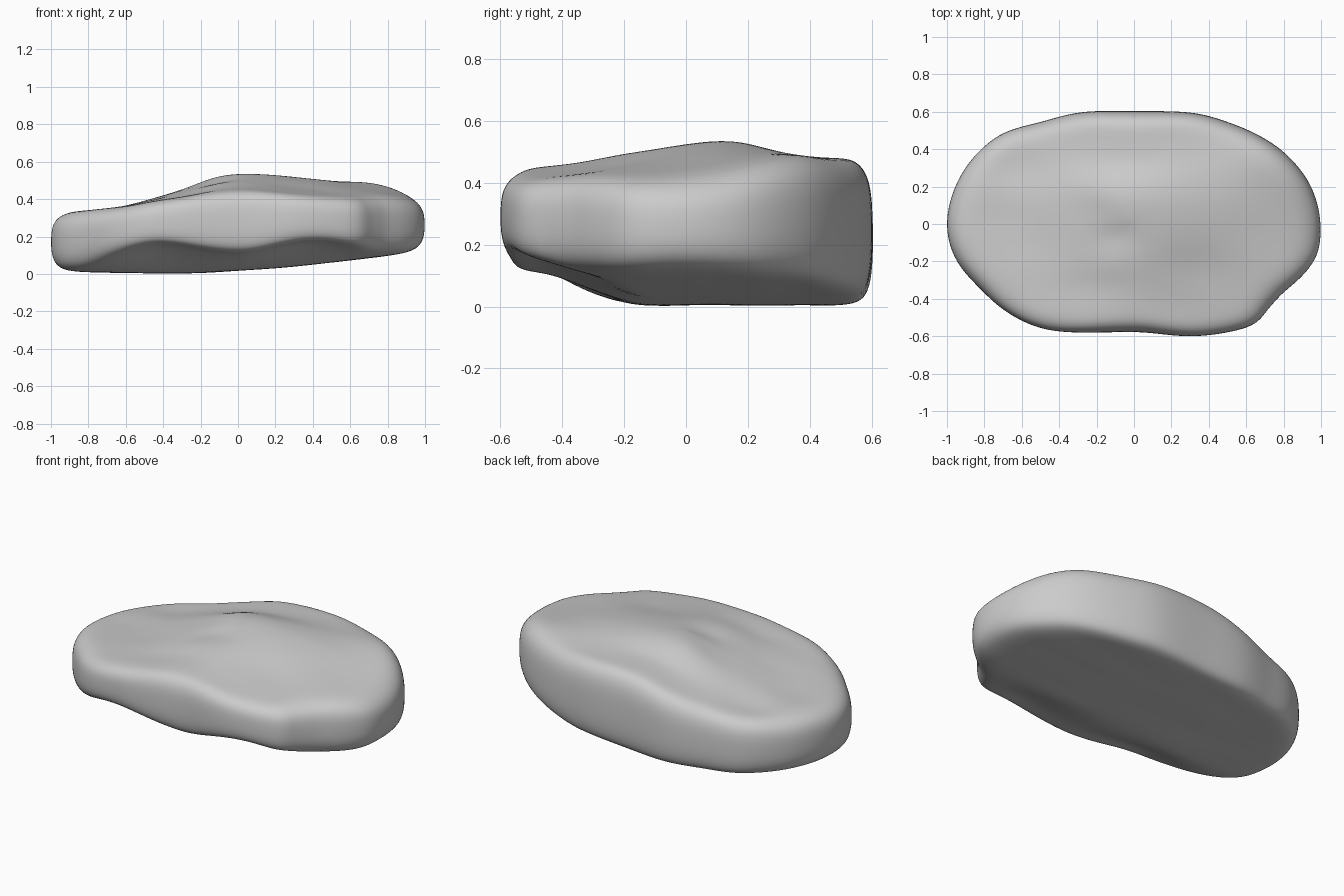
import bpy, bmesh, math
from mathutils import Vector, noise

if "Cube" in bpy.data.objects:
    bpy.data.objects.remove(bpy.data.objects["Cube"])


def curve(pts, x):
    """Smooth cubic curve through (position, value) pairs."""
    x = max(pts[0][0], min(pts[-1][0], x))
    last = len(pts) - 1
    i = max(k for k in range(last) if pts[k][0] <= x)

    def slope(k):
        a, b = pts[max(k - 1, 0)], pts[min(k + 1, last)]
        return (b[1] - a[1]) / (b[0] - a[0])
    (x0, v0), (x1, v1) = pts[i], pts[i + 1]
    w = x1 - x0
    t = (x - x0) / w
    s = t * t * (3 - 2 * t)
    return (v0 * (1 - s) + v1 * s + w * slope(i) * t * (1 - t) ** 2
            - w * slope(i + 1) * t * t * (1 - t))


def smooth(t):
    t = max(0.0, min(1.0, t))
    return t * t * (3 - 2 * t)


def bump(x, y, cx, cy, wx, wy):
    return math.exp(-((x - cx) / wx) ** 2 - ((y - cy) / wy) ** 2)


# Height rules for the upper and lower faces of the slab
CREST = [(-1, .33), (-.8, .343), (-.6, .365), (-.3, .45), (-.1, .52),
         (.1, .537), (.4, .507), (.7, .46), (.9, .425), (1, .4)]
FRONT_DROP = [(-.8, 0), (-.5, .01), (0, .09), (.4, .09), (.7, .05), (1, 0)]
BACK_DROP = [(-.8, 0), (-.5, .025), (0, .06), (.4, .03), (.7, 0)]
BASE = [(-1, .025), (-.9, .012), (-.3, .004), (0, .018), (.4, .05), (.9, .11), (1, .13)]
FRONT_LIFT = [(-.9, .05), (-.65, .11), (-.4, .16), (0, .095), (.4, .13), (.7, .05)]

# Shallow dents and swells on the top: depth, centre, widths
DENTS = [(-.018, -.1, -.07, .12, .08), (-.012, -.65, .3, .15, .1),
         (-.008, -.72, .05, .12, .1), (-.014, -.05, .33, .28, .07),
         (-.008, -.2, -.34, .2, .07), (-.008, .32, -.25, .2, .12),
         (.008, -.2, .18, .2, .08), (.033, .78, .33, .28, .22)]


def top_z(x, y):
    z = curve(CREST, x)
    z -= curve(FRONT_DROP, x) * smooth((.15 - y) / .75)
    z -= curve(BACK_DROP, x) * smooth((y - .1) / .38)
    z += sum(depth * bump(x, y, *place) for depth, *place in DENTS)
    return z + .004 * noise.noise(Vector((x * 4, y * 5, 1)))


def bottom_z(x, y):
    z = curve(BASE, x)
    z += curve(FRONT_LIFT, x) * smooth((-.15 - y) / .37)
    return z + .004 * noise.noise(Vector((x * 2.5, y * 7, 7)))


# Outline of the stone from above
OUTLINE = [(1, -.05), (.985, .1), (.925, .245), (.81, .38), (.67, .475), (.5, .547),
           (.3, .6), (0, .603), (-.28, .602), (-.5, .545), (-.7, .49), (-.85, .37),
           (-.95, .22), (-1, .05), (-.99, -.1), (-.93, -.23), (-.82, -.35),
           (-.7, -.46), (-.53, -.55), (-.33, -.582), (0, -.577), (.15, -.59),
           (.35, -.602), (.62, -.553), (.71, -.465), (.79, -.375), (.89, -.29),
           (.975, -.18)]

# Half section: (distance from centre, height between the faces)
SECTION = [(.06, 1), (.15, 1), (.25, 1), (.35, 1), (.45, 1), (.55, 1), (.65, 1),
           (.75, 1), (.84, 1), (.91, .98), (.965, .9), (.995, .75), (1, .5),
           (.997, .26), (.975, .09), (.93, .018), (.85, 0), (.77, 0), (.68, 0),
           (.55, 0), (.4, 0), (.25, 0), (.1, 0)]


def refine(pts):
    """Double the outline points along a rounded curve."""
    out, n = [], len(pts)
    for i in range(n):
        a, b, c, d = (Vector(pts[(i + k) % n]) for k in (-1, 0, 1, 2))
        out += [b, (b + c) * .5625 - (a + d) * .0625]
    return out


# Stone slab, built as rings closed by a fan above and below
outline = refine(OUTLINE)
bm = bmesh.new()
rings = []
for r, h in SECTION:
    ring = []
    for p in outline:
        x, y = p * r
        low, high = bottom_z(x, y), top_z(x, y)
        ring.append(bm.verts.new((x, y, low + (high - low) * h)))
    rings.append(ring)
n = len(outline)
for a, b in zip(rings, rings[1:]):
    for i in range(n):
        j = (i + 1) % n
        bm.faces.new((a[i], b[i], b[j], a[j]))
for ring, z in ((rings[0], top_z(0, 0)), (rings[-1], bottom_z(0, 0))):
    centre = bm.verts.new((0, 0, z))
    for i in range(n):
        bm.faces.new((centre, ring[i], ring[(i + 1) % n]))
bmesh.ops.recalc_face_normals(bm, faces=bm.faces)
mesh = bpy.data.meshes.new("flat_stone")
bm.to_mesh(mesh)
bm.free()
stone = bpy.data.objects.new("flat_stone", mesh)
bpy.context.collection.objects.link(stone)

# Stone colour
grey = bpy.data.materials.new("stone_grey")
grey.use_nodes = True
colour = (.6, .6, .6, 1)
grey.diffuse_color = colour
grey.node_tree.nodes["Principled BSDF"].inputs["Base Color"].default_value = colour
mesh.materials.append(grey)

# Soft worn surface
mesh.shade_smooth()
sub = stone.modifiers.new("worn_surface", "SUBSURF")
sub.levels = sub.render_levels = 2
